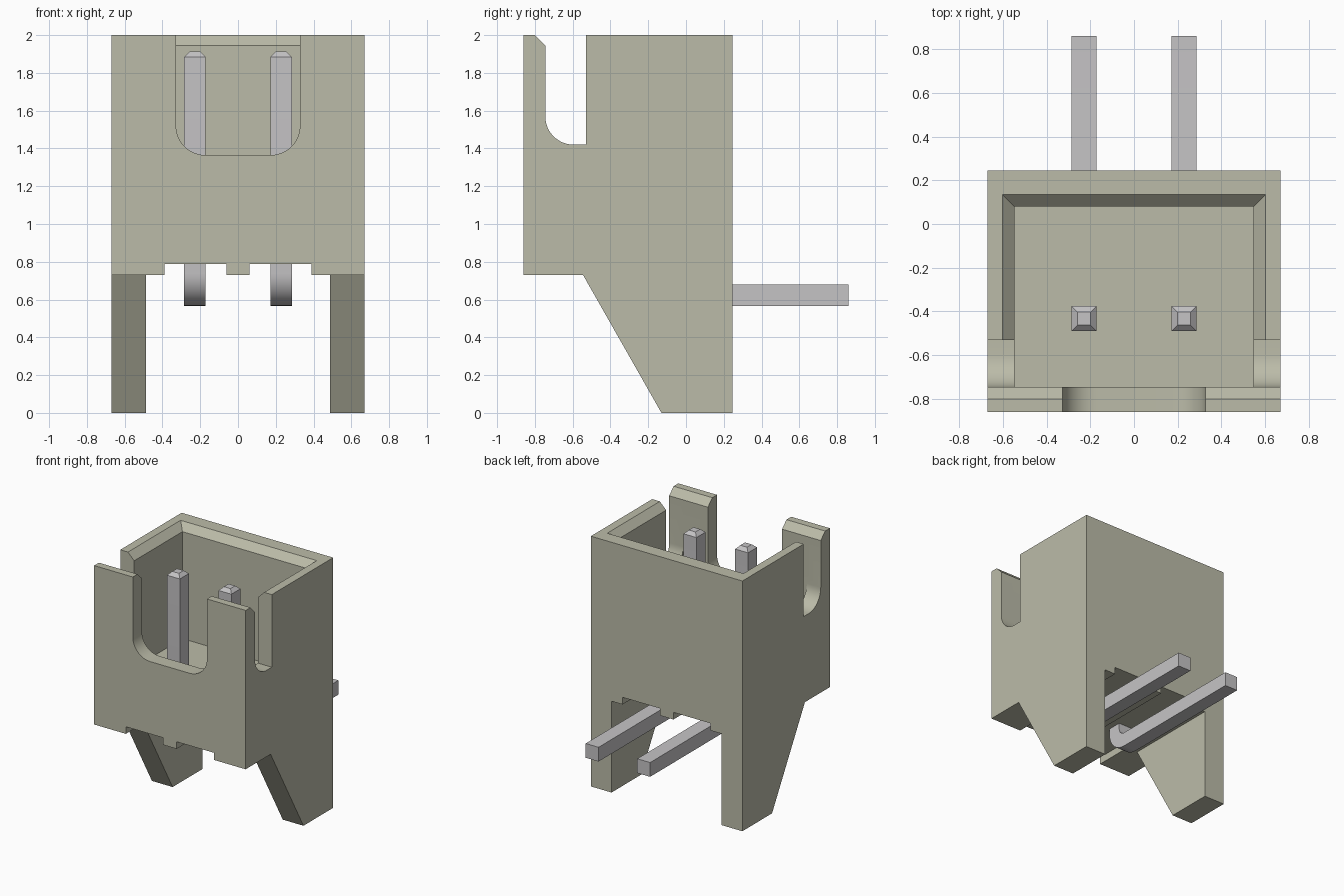
import bpy, bmesh, math
from mathutils import Vector

cube = bpy.data.objects.get("Cube")
if cube:
    bpy.data.objects.remove(cube, do_unlink=True)


def material(name, rgb):
    m = bpy.data.materials.new(name)
    m.use_nodes = True
    m.diffuse_color = (*rgb, 1)
    bsdf = m.node_tree.nodes["Principled BSDF"]
    bsdf.inputs["Base Color"].default_value = (*rgb, 1)
    bsdf.inputs["Roughness"].default_value = 0.6
    return m


ivory = material("ivory_plastic", (0.50, 0.50, 0.395))
metal = material("grey_metal", (0.56, 0.55, 0.56))


def make_object(name, bm, mat):
    bmesh.ops.recalc_face_normals(bm, faces=bm.faces)
    me = bpy.data.meshes.new(name)
    bm.to_mesh(me)
    bm.free()
    me.materials.append(mat)
    ob = bpy.data.objects.new(name, me)
    bpy.context.collection.objects.link(ob)
    return ob


def prism(pts, axis, lo, hi):
    """Extrude a 2D outline along axis: 'x' takes (y, z) points, 'y' takes (x, z)."""
    bm = bmesh.new()
    place = {"x": lambda a, b: (lo, a, b), "y": lambda a, b: (a, lo, b)}[axis]
    face = bm.faces.new([bm.verts.new(place(*p)) for p in pts])
    ext = bmesh.ops.extrude_face_region(bm, geom=[face])
    move = Vector((hi - lo, 0, 0) if axis == "x" else (0, hi - lo, 0))
    bmesh.ops.translate(bm, vec=move, verts=[v for v in ext["geom"] if isinstance(v, bmesh.types.BMVert)])
    return bm


def box(x0, x1, y0, y1, z0, z1):
    return prism([(y0, z0), (y1, z0), (y1, z1), (y0, z1)], "x", x0, x1)


def arc(cx, cy, r, a0, a1, n=12):
    return [(cx + r * math.cos(math.radians(a0 + (a1 - a0) * i / n)),
             cy + r * math.sin(math.radians(a0 + (a1 - a0) * i / n))) for i in range(n + 1)]


# Housing block, with the leg slope in its side outline
side = [(-0.86, 0.73), (-0.545, 0.73), (-0.13, 0), (0.245, 0), (0.245, 2), (-0.86, 2)]
housing = make_object("housing", prism(side, "x", -0.67, 0.67), ivory)

# Cutters for the housing
cutters = []

# Space between the legs, with two standoff grooves for the pins
under = [(-0.487, -0.2), (0.487, -0.2), (0.487, 0.73), (0.39, 0.73), (0.39, 0.787), (0.06, 0.787),
         (0.06, 0.73), (-0.06, 0.73), (-0.06, 0.787), (-0.39, 0.787), (-0.39, 0.73), (-0.487, 0.73)]
cutters.append(prism(under, "y", -1.2, 1.2))

# Mating cavity
cutters.append(box(-0.547, 0.547, -0.745, 0.08, 1.09, 2.2))

# Sloped lead-in around the cavity rim
lead = bmesh.new()
rings = [[lead.verts.new(p) for p in ((-x, -0.7, z), (x, -0.7, z), (x, y, z), (-x, y, z))]
         for x, y, z in ((0.447, -0.02, 1.845), (0.647, 0.18, 2.045))]
lead.faces.new(rings[0])
lead.faces.new(rings[1])
for i in range(4):
    j = (i + 1) % 4
    lead.faces.new((rings[0][i], rings[0][j], rings[1][j], rings[1][i]))
cutters.append(lead)

# Side slots and front wall chamfer, one outline across the width
slot = [(-0.53, 2.1), (-0.53, 1.42)] + arc(-0.595, 1.57, 0.15, 270, 180) + [(-0.745, 1.945), (-0.90, 2.1)]
cutters.append(prism(slot, "x", -0.9, 0.9))

# Front window with rounded lower corners
window = ([(0.328, 2.2), (-0.328, 2.2)] + arc(-0.173, 1.52, 0.155, 180, 270)
          + arc(0.173, 1.52, 0.155, 270, 360))
cutters.append(prism(window, "y", -1.0, -0.5))

bpy.context.view_layer.objects.active = housing
for bm in cutters:
    cut = make_object("cutter", bm, ivory)
    cut.hide_render = True
    mod = housing.modifiers.new("cut", "BOOLEAN")
    mod.operation, mod.solver, mod.object = "DIFFERENCE", "EXACT", cut
    bpy.ops.object.modifier_apply(modifier=mod.name)
    bpy.data.objects.remove(cut, do_unlink=True)

# Bent square pins with tapered tips
h, py, top = 0.057, -0.433, 1.885
cy, cz = py + 0.115, 0.567 + 0.172
pin_side = ([(py + h, top), (py - h, top)] + arc(cy, cz, 0.172, 180, 270)
            + [(0.86, 0.567), (0.86, 0.681)] + arc(cy, cz, 0.058, 270, 180))
pins = []
for name, cx in (("right_pin", -0.228), ("left_pin", 0.228)):
    bm = prism(pin_side, "x", cx - h, cx + h)
    tip = [f for f in bm.faces if all(abs(v.co.z - top) < 1e-4 for v in f.verts)]
    ext = bmesh.ops.extrude_face_region(bm, geom=tip)
    bmesh.ops.delete(bm, geom=tip, context="FACES_ONLY")
    for v in ext["geom"]:
        if isinstance(v, bmesh.types.BMVert):
            v.co = (cx + (v.co.x - cx) * 0.52, py + (v.co.y - py) * 0.52, top + 0.027)
    pins.append(make_object(name, bm, metal))

# Smooth only the rounded corners
bpy.ops.object.select_all(action="DESELECT")
for ob in [housing] + pins:
    ob.select_set(True)
bpy.context.view_layer.objects.active = housing
bpy.ops.object.shade_smooth_by_angle(angle=math.radians(25))
